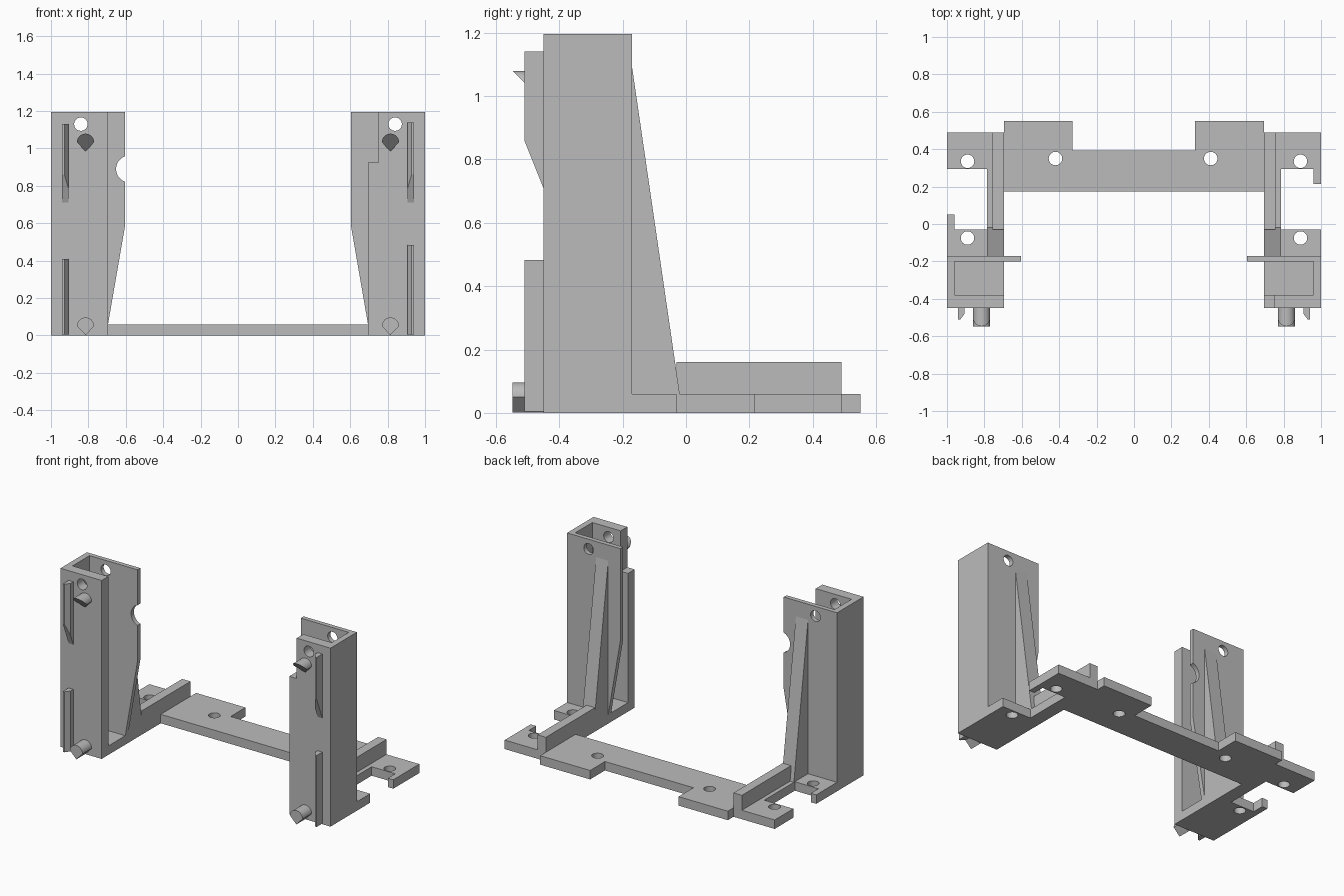
import bpy, bmesh, math
from mathutils import Vector

if "Cube" in bpy.data.objects:
    bpy.data.objects.remove(bpy.data.objects["Cube"])

grey = bpy.data.materials.new("plain grey")
grey.use_nodes = True
colour = (0.5, 0.5, 0.5, 1)
grey.diffuse_color = colour
grey.node_tree.nodes["Principled BSDF"].inputs["Base Color"].default_value = colour

# Each profile plane maps (u, v, depth) to x, y, z
PLANES = {
    "xy": lambda u, v, d: Vector((u, v, d)),
    "xz": lambda u, v, d: Vector((u, d, v)),
    "yz": lambda u, v, d: Vector((d, u, v)),
}


def prism(name, plane, outline, lo, hi, side=1, shear=None):
    """Extrude an outline from lo to hi; side=-1 mirrors it in x."""
    place = PLANES[plane]
    bm = bmesh.new()
    rings = []
    for depth in (lo, hi):
        ring = []
        for u, v in outline:
            d = depth + shear(v) if shear and depth == lo else depth
            p = place(u, v, d)
            p.x *= side
            ring.append(bm.verts.new(p))
        rings.append(ring)
        bm.faces.new(ring)
    n = len(outline)
    for i in range(n):
        j = (i + 1) % n
        bm.faces.new((rings[0][i], rings[0][j], rings[1][j], rings[1][i]))
    bmesh.ops.recalc_face_normals(bm, faces=bm.faces)
    mesh = bpy.data.meshes.new(name)
    bm.to_mesh(mesh)
    bm.free()
    mesh.materials.append(grey)
    obj = bpy.data.objects.new(name, mesh)
    bpy.context.collection.objects.link(obj)
    return obj


def rect(u0, u1, v0, v1):
    return [(u0, v0), (u1, v0), (u1, v1), (u0, v1)]


def arc(u, v, r, sweep=2 * math.pi, steps=32):
    return [(u + r * math.cos(sweep * i / steps), v + r * math.sin(sweep * i / steps))
            for i in range(steps)]


def drill(obj, plane, u, v, r, lo, hi, side=1):
    """Cut a round hole through a part."""
    cutter = prism("hole_cutter", plane, arc(u, v, r), lo, hi, side)
    cutter.hide_render = True
    mod = obj.modifiers.new("hole", "BOOLEAN")
    mod.operation = "DIFFERENCE"
    mod.solver = "EXACT"
    mod.object = cutter
    bpy.context.view_layer.objects.active = obj
    bpy.ops.object.modifier_apply(modifier=mod.name)
    bpy.data.objects.remove(cutter)


def smooth(obj):
    bpy.ops.object.select_all(action="DESELECT")
    obj.select_set(True)
    bpy.context.view_layer.objects.active = obj
    bpy.ops.object.shade_smooth_by_angle(angle=math.radians(30))


BASE, TOP, HOLE = 0.06, 1.195, 0.036

# Cross bar with two rear tabs
bar = prism("cross_bar", "xy", [
    (-0.695, 0.175), (0.695, 0.175), (0.695, 0.55), (0.325, 0.55),
    (0.325, 0.393), (-0.33, 0.393), (-0.33, 0.55), (-0.695, 0.55)], 0, BASE)
for x in (-0.42, 0.41):
    drill(bar, "xy", x, 0.35, HOLE, -0.1, 0.2)
smooth(bar)

for side, label in ((1, "left"), (-1, "right")):
    left = side == 1

    def part(name, *args, **kw):
        return prism(f"{label}_{name}", *args, side=side, **kw)

    # Foot plate with its small hook
    foot = [(0.695, -0.45), (1, -0.45), (1, -0.03), (0.785, -0.03),
            (0.785, 0.293), (1, 0.293), (1, 0.49), (0.695, 0.49)]
    if left:
        foot[5:6] = [(0.96, 0.293), (0.96, 0.215), (1, 0.215)]
    else:
        foot[2:4] = [(1, 0.05), (0.96, 0.05), (0.96, -0.03), (0.785, -0.03)]
    plate = part("foot_plate", "xy", foot, 0, BASE)
    for y in (0.335, -0.075):
        drill(plate, "xy", 0.89, y, HOLE, -0.1, 0.2, side)
    smooth(plate)

    # Tower walls: front, outer side, and the wider tapered back
    face = rect(0.695, 1, BASE, TOP)
    if left:
        face[3:] = [(0.75, TOP), (0.75, 0.925), (0.695, 0.925)]
    front = part("front_wall", "xz", face, -0.45, -0.38)
    part("outer_wall", "xy", rect(0.96, 1, -0.38, -0.2), BASE, TOP)
    back = part("back_wall", "xz", [
        (0.695, BASE), (1, BASE), (1, TOP), (0.605, TOP), (0.605, 0.58)], -0.2, -0.17)
    for wall in (front, back):
        drill(wall, "xz", 0.84, 1.13, HOLE, -0.6, 0, side)
    if not left:
        drill(back, "xz", 0.58, 0.89, 0.072, -0.6, 0, side)
    smooth(front)
    smooth(back)

    # Rear gusset and low stiffening wall
    part("gusset", "yz", [(-0.17, BASE), (-0.02, BASE), (-0.17, 1.09)], 0.695, 0.785)
    part("stiffener", "xy", rect(0.695, 0.757, -0.03, 0.49), BASE, 0.16)

    # Pegs: round above, pointed below; the upper one is undercut
    for name, z in (("upper_peg", 1.033), ("lower_peg", 0.05)):
        outline = arc(0.815, z, 0.046, math.pi, 16) + [(0.769, z), (0.815, z - 0.048)]
        cut = (lambda v: 1.079 - v) if name == "upper_peg" else None
        smooth(part(name, "xz", outline, -0.547, -0.45, shear=cut))

    # Guide strips with a chamfered front; the upper one tapers at its foot
    strip = [(0.905, -0.45), (0.94, -0.45), (0.94, -0.51), (0.928, -0.51), (0.905, -0.478)]
    part("lower_strip", "xy", strip, 0.005, 0.483 if left else 0.41)
    part("upper_strip", "xy", strip, 0.71, 1.14 if left else 1.13,
         shear=lambda y: (-0.45 - y) * 2.5)
